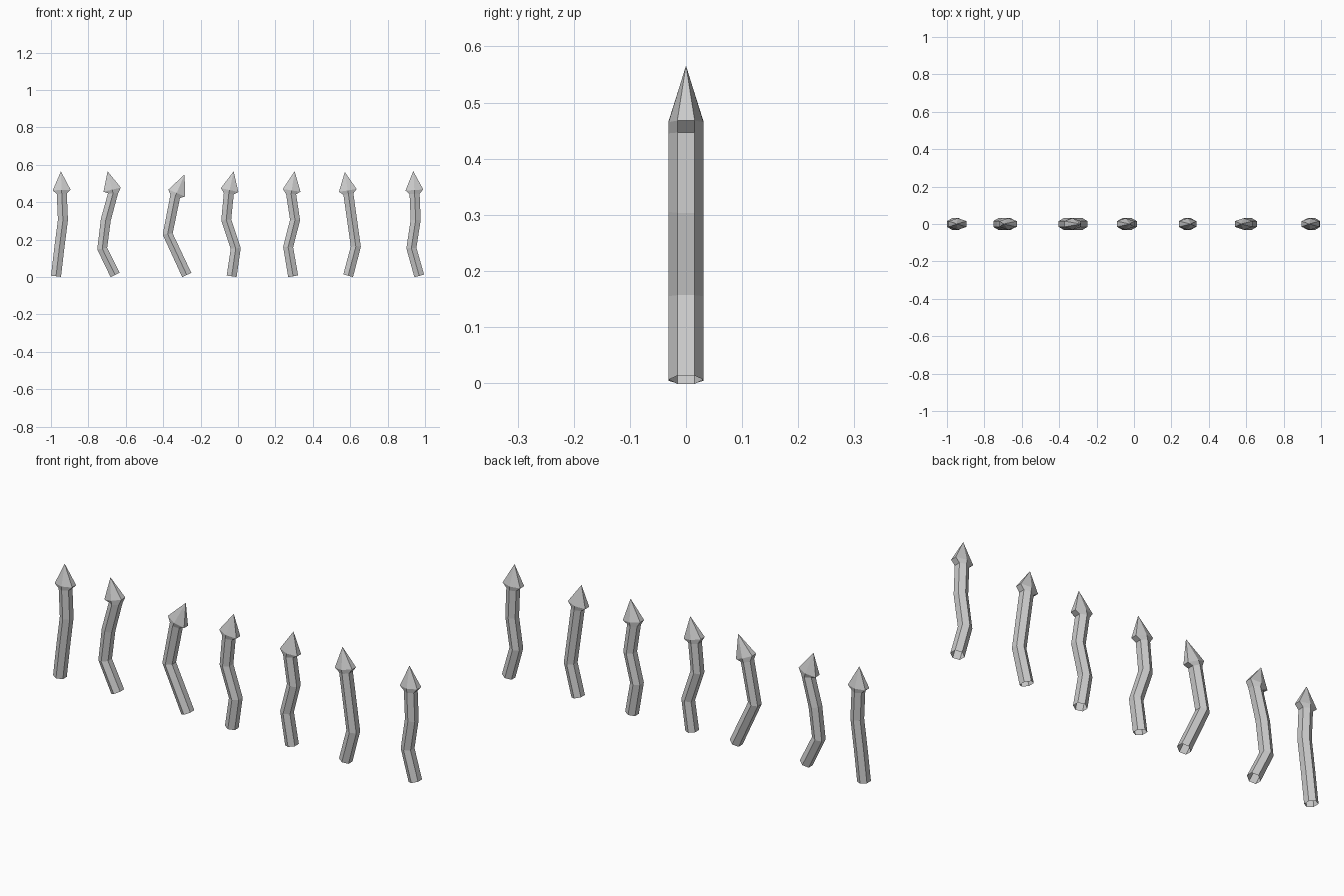
import bpy
import bmesh
import math
from mathutils import Vector

cube = bpy.data.objects.get("Cube")
if cube:
    bpy.data.objects.remove(cube, do_unlink=True)

RADIUS = 0.031       # hexagonal shaft
FLARE = 1.78         # sideways widening at the base of the point
NECK = 0.02          # height of the flared underside

grey = bpy.data.materials.new("plain_grey")
grey.use_nodes = True
grey.diffuse_color = (0.6, 0.6, 0.6, 1)
grey.node_tree.nodes["Principled BSDF"].inputs["Base Color"].default_value = (0.6, 0.6, 0.6, 1)

# Each stake: (x, z) shaft centreline up to the head base, then the tip
stakes = [
    [(-0.973, 0.004), (-0.956, 0.15), (-0.936, 0.305), (-0.943, 0.465), (-0.947, 0.565)],
    [(-0.657, 0.011), (-0.726, 0.152), (-0.707, 0.305), (-0.673, 0.467), (-0.697, 0.565)],
    [(-0.274, 0.011), (-0.376, 0.23), (-0.328, 0.449), (-0.285, 0.549)],
    [(-0.034, 0.004), (-0.012, 0.153), (-0.063, 0.305), (-0.045, 0.465), (-0.023, 0.565)],
    [(0.295, 0.004), (0.268, 0.16), (0.305, 0.305), (0.287, 0.463), (0.303, 0.565)],
    [(0.589, 0.007), (0.63, 0.163), (0.587, 0.463), (0.571, 0.561)],
    [(0.969, 0.006), (0.927, 0.155), (0.95, 0.305), (0.943, 0.465), (0.937, 0.566)],
]


def add_ring(bm, centre, along, widen=1.0):
    """Hexagon across the direction 'along', optionally widened sideways."""
    side = Vector((along.z, 0, -along.x)) * widen
    verts = []
    for i in range(6):
        a = math.radians(30 + 60 * i)
        offset = side * math.cos(a) + Vector((0, 1, 0)) * math.sin(a)
        verts.append(bm.verts.new(centre + offset * RADIUS))
    return verts


def build_stake(name, path):
    pts = [Vector((x, 0, z)) for x, z in path]
    base, tip = pts[-2], pts[-1]
    head_dir = (tip - base).normalized()
    shaft = pts[:-2] + [base - head_dir * NECK]
    dirs = [(b - a).normalized() for a, b in zip(shaft, shaft[1:])] + [head_dir]

    bm = bmesh.new()
    rings = []
    for i, p in enumerate(shaft):
        along = (dirs[max(i - 1, 0)] + dirs[i]).normalized()
        rings.append(add_ring(bm, p, along))
    rings.append(add_ring(bm, base, head_dir, FLARE))

    # Shaft walls and flared underside of the head
    for low, high in zip(rings, rings[1:]):
        for i in range(6):
            j = (i + 1) % 6
            bm.faces.new((low[i], low[j], high[j], high[i]))
    # Pointed head
    apex = bm.verts.new(tip)
    for i in range(6):
        bm.faces.new((rings[-1][i], rings[-1][(i + 1) % 6], apex))

    mesh = bpy.data.meshes.new(name)
    bm.to_mesh(mesh)
    bm.free()
    mesh.materials.append(grey)
    bpy.context.collection.objects.link(bpy.data.objects.new(name, mesh))


for n, path in enumerate(stakes, 1):
    build_stake(f"bent_stake_{n}", path)
